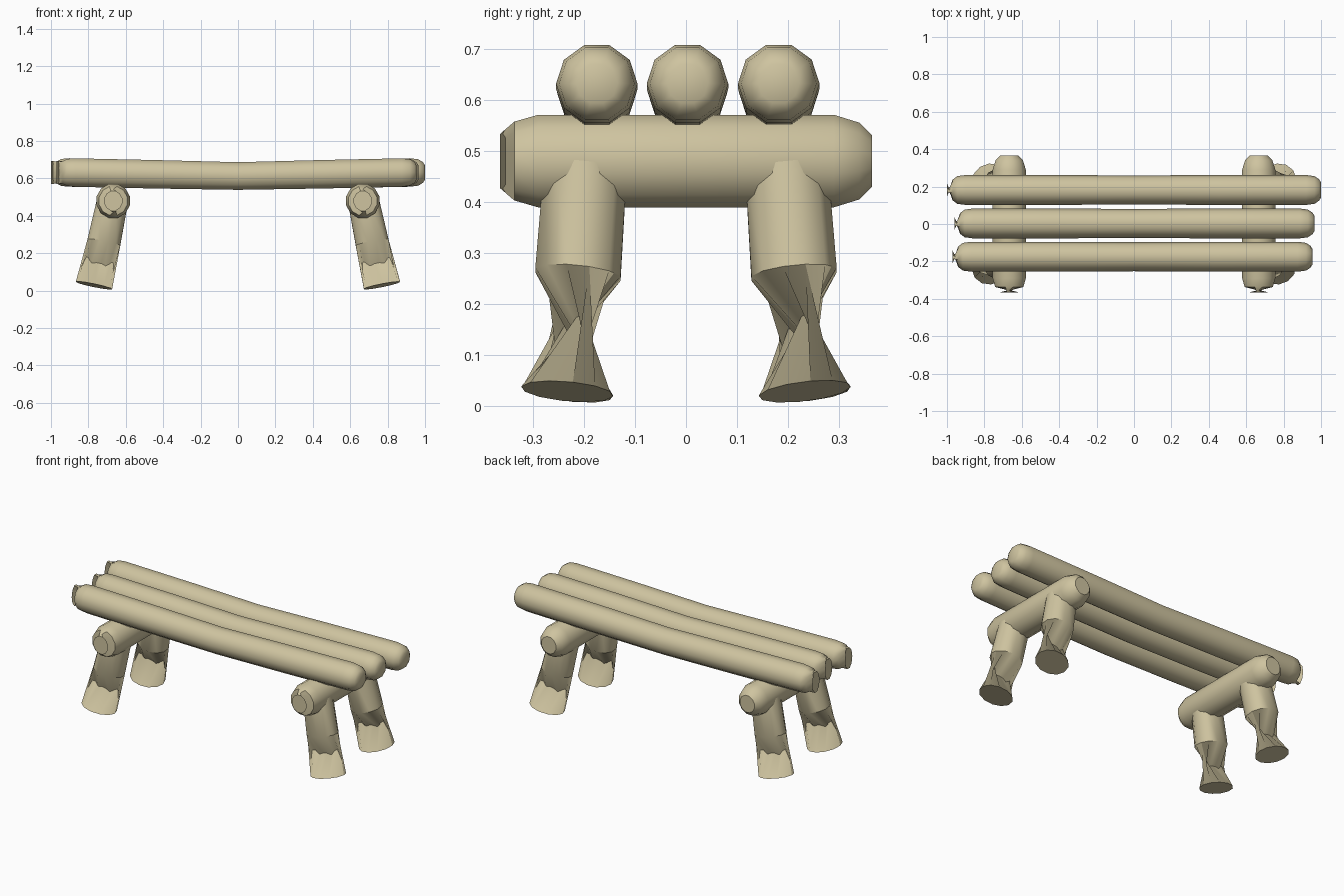
import bpy, bmesh, math
from mathutils import Vector

if "Cube" in bpy.data.objects:
    bpy.data.objects.remove(bpy.data.objects["Cube"], do_unlink=True)

wood = bpy.data.materials.new("pale wood")
wood.use_nodes = True
wood.diffuse_color = (0.62, 0.55, 0.35, 1)
bsdf = wood.node_tree.nodes["Principled BSDF"]
bsdf.inputs["Base Color"].default_value = wood.diffuse_color
bsdf.inputs["Roughness"].default_value = 0.9


def log(name, rings, u, v, sides):
    """Loft rings of (centre, radius along u, radius along v, turn); a negative radius mirrors the ring."""
    u, v = Vector(u).normalized(), Vector(v).normalized()
    bm = bmesh.new()
    loops = []
    for centre, ru, rv, turn in rings:
        loop = []
        for i in range(sides):
            a = math.tau * (i + 0.5) / sides
            p, q = ru * math.cos(a), rv * math.sin(a)
            c, s = math.cos(turn), math.sin(turn)
            loop.append(bm.verts.new(Vector(centre) + u * (p * c - q * s) + v * (p * s + q * c)))
        loops.append(loop)
    for low, high in zip(loops, loops[1:]):
        for i in range(sides):
            j = (i + 1) % sides
            bm.faces.new((low[i], low[j], high[j], high[i]))
    bm.faces.new(loops[0][::-1])
    bm.faces.new(loops[-1])
    bmesh.ops.recalc_face_normals(bm, faces=bm.faces[:])
    mesh = bpy.data.meshes.new(name)
    bm.to_mesh(mesh)
    bm.free()
    mesh.materials.append(wood)
    obj = bpy.data.objects.new(name, mesh)
    bpy.context.collection.objects.link(obj)
    bpy.ops.object.select_all(action="DESELECT")
    obj.select_set(True)
    bpy.context.view_layer.objects.active = obj
    bpy.ops.object.shade_smooth_by_angle(angle=math.radians(40))


# Seat logs: sagging, rounded on the left, twisted stub on the right
R = 0.08
for name, y, start, end in (("front", -0.175, -0.97, 0.955),
                            ("middle", 0.003, -0.96, 0.965),
                            ("rear", 0.182, -1.0, 1.0)):
    profile = [(start, 0.065, -0.036), (start + 0.03, 0.062, 0.055),
               (start + 0.055, 0.076, 0.074), (start + 0.1, R, R),
               (-0.45, R, R), (0, R * 0.97, R * 0.97), (0.45, R, R),
               (end - 0.08, R, R), (end - 0.035, 0.074, 0.074),
               (end - 0.01, 0.057, 0.057), (end, 0.04, 0.04)]
    rings = [((x, y, 0.613 + 0.019 * min(1, abs(x) / 0.9)), ru, rv, 0)
             for x, ru, rv in profile]
    log(name + "_seat_log", rings, (0, 0, 1), (0, 1, 0), 10)

# Cross logs under the seat, twisted stub at the front
bar = [(-0.365, 0.055, -0.05), (-0.337, 0.08, 0.078), (-0.29, 0.094, 0.092),
       (0.29, 0.094, 0.092), (0.34, 0.078, 0.076), (0.365, 0.052, 0.05)]
for side, sx in (("left", 1), ("right", -1)):
    rings = [((sx * 0.667, y, 0.48), ru, rv, 0) for y, ru, rv in bar]
    log(side + "_cross_log", rings, (0, 0, 1), (1, 0, 0), 12)

    # Splayed legs: lower half mirrored so it pinches like a bow tie
    for end, sy in (("front", -1), ("rear", 1)):
        turn = math.radians(20)
        rings = [((sx * 0.673, sy * 0.197, 0.47), 0.086, 0.084, 0),
                 ((sx * 0.717, sy * 0.212, 0.258), 0.092, 0.087, 0),
                 ((sx * 0.77, sy * 0.233, 0.028), 0.1, -0.09, turn)]
        log(f"{end}_{side}_leg", rings, (1, 0, 0.2 * sx), (0, 1, 0.1 * sy), 12)
